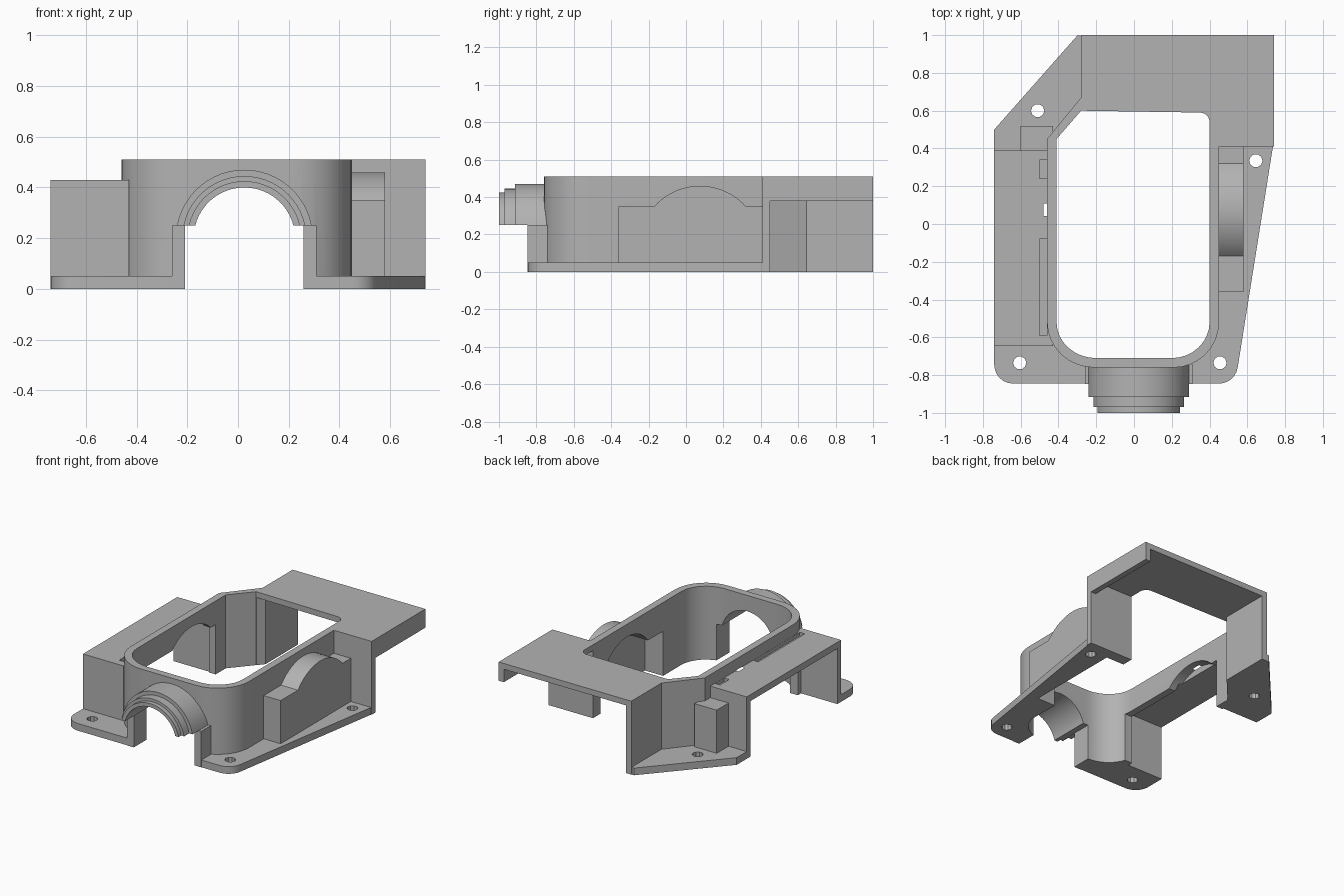
import bpy, bmesh
from math import sin, cos, pi, sqrt, asin
from mathutils import Vector

if "Cube" in bpy.data.objects:
    bpy.data.objects.remove(bpy.data.objects["Cube"])

grey = bpy.data.materials.new("plain grey")
grey.use_nodes = True
grey.diffuse_color = (0.45, 0.45, 0.45, 1)
grey.node_tree.nodes["Principled BSDF"].inputs["Base Color"].default_value = grey.diffuse_color


def prism(name, pts, lo, hi, axis="z"):
    """Extrude a 2D outline along an axis (x: pts are y,z; y: pts are x,z)."""
    place = {"x": lambda a, b, h: (h, a, b),
             "y": lambda a, b, h: (a, h, b),
             "z": lambda a, b, h: (a, b, h)}[axis]
    bm = bmesh.new()
    face = bm.faces.new([bm.verts.new(place(a, b, lo)) for a, b in pts])
    ext = bmesh.ops.extrude_face_region(bm, geom=[face])["geom"]
    bmesh.ops.translate(bm, vec=Vector(place(0, 0, hi - lo)),
                        verts=[g for g in ext if isinstance(g, bmesh.types.BMVert)])
    bmesh.ops.recalc_face_normals(bm, faces=bm.faces)
    mesh = bpy.data.meshes.new(name)
    bm.to_mesh(mesh)
    bm.free()
    mesh.materials.append(grey)
    ob = bpy.data.objects.new(name, mesh)
    bpy.context.collection.objects.link(ob)
    return ob


def box(name, x0, x1, y0, y1, z0, z1):
    return prism(name, [(x0, y0), (x1, y0), (x1, y1), (x0, y1)], z0, z1)


def arc(cx, cy, rx, ry, start, end, n=8):
    """Points along an ellipse arc, angles in half turns."""
    return [(cx + rx * cos(pi * (start + (end - start) * i / n)),
             cy + ry * sin(pi * (start + (end - start) * i / n))) for i in range(n + 1)]


def port_outline(r, base):
    """Arch for the front port, cut flat at the base height."""
    cx, cz = 0.025, 0.2
    a = asin((base - cz) / r) / pi
    return arc(cx, cz, r, r, a, 1 - a, 24)


def hump_outline(y0, y1, bottom, top, radius):
    """Flat-topped block with a shallow arch rising in the middle."""
    cy, cz = 0.075, 0.132
    a = asin((top - cz) / radius) / pi
    return ([(y0, bottom), (y1, bottom), (y1, top)]
            + arc(cy, cz, radius, radius, a, 1 - a, 20) + [(y0, top)])


# Main shell: rounded front, chamfered side and square rear deck
shell = (arc(-0.21, -0.52, 0.25, 0.24, 1, 1.5) + arc(0.21, -0.52, 0.24, 0.24, 1.5, 2)
         + [(0.45, 0.41), (0.74, 0.41), (0.74, 1), (-0.28, 1), (-0.28, 0.67), (-0.46, 0.45)])
housing = prism("housing", shell, 0, 0.51)

# Mounting flange
flange = (arc(-0.64, -0.745, 0.1, 0.1, 1, 1.5, 6) + arc(0.45, -0.745, 0.1, 0.1, 1.5, 1.95, 6)
          + [(0.738, 0.425), (0.6, 0.435), (-0.285, 0.998), (-0.3, 0.998), (-0.74, 0.5)])
solids = [
    prism("flange", flange, 0, 0.05),
    box("side_box", -0.74, -0.43, -0.645, 0.39, 0, 0.43),
    box("corner_block", -0.6, -0.43, 0.37, 0.52, 0, 0.35),
    prism("arched_cover", hump_outline(-0.36, 0.425, 0, 0.35, 0.328), 0.43, 0.58, "x"),
    box("port_legs", -0.26, 0.31, -0.847, -0.74, 0, 0.25),
]
# Stepped half-round front port
for radius, front in ((0.27, -0.915), (0.245, -0.97), (0.225, -1.0)):
    solids.append(prism("port_ring", port_outline(radius, 0.25), front, -0.735, "y"))

# Window through the top, rounded at the front
window = (arc(-0.2, -0.52, 0.21, 0.19, 1, 1.5) + arc(0.2, -0.52, 0.2, 0.19, 1.5, 2)
          + arc(0.35, 0.54, 0.05, 0.05, 0, 0.5, 5) + [(-0.28, 0.6), (-0.41, 0.45)])
# Hollow under the rear deck
rear = [(-0.3, 0.2), (0.3, 0.2), (0.39, 0.45), (0.7, 0.45),
        (0.7, 1.1), (-0.24, 1.1), (-0.24, 0.645), (-0.408, 0.451)]
cutters = [
    prism("window_cut", window, -1, 1),
    prism("rear_cut", rear, -1, 0.47),
    box("rear_side_cut", 0.6, 1, 0.45, 1.2, -1, 0.38),
    box("side_box_cut", -1, -0.46, -0.605, 0.35, -1, 0.385),
    prism("side_arch_cut", hump_outline(-0.57, 0.34, -1, 0.345, 0.3), -0.48, -0.36, "x"),
    prism("cover_cut", hump_outline(-0.32, 0.37, -1, 0.31, 0.29), 0.35, 0.54, "x"),
    prism("port_cut", port_outline(0.2, 0.22), -1.2, -0.6, "y"),
    box("port_gap_cut", -0.208, 0.258, -1.2, -0.6, -1, 0.251),
    box("front_groove_cut", -0.5, -0.461, -0.59, -0.08, 0.405, 0.6),
    box("rear_groove_cut", -0.5, -0.461, 0.24, 0.34, 0.405, 0.6),
]
# Screw holes
for x, y in ((-0.605, -0.735), (0.455, -0.735), (0.645, 0.335), (-0.51, 0.6)):
    cutters.append(prism("screw_hole_cut", arc(x, y, 0.035, 0.035, 0, 1.8, 9), -0.5, 0.2))

# Join the solids, then carve the hollows
bpy.context.view_layer.objects.active = housing
for group, operation in ((solids, "UNION"), (cutters, "DIFFERENCE")):
    for part in group:
        mod = housing.modifiers.new(part.name, "BOOLEAN")
        mod.operation = operation
        mod.solver = "EXACT"
        mod.object = part
        bpy.ops.object.modifier_apply(modifier=mod.name)
        bpy.data.objects.remove(part)

bpy.ops.object.select_all(action="DESELECT")
housing.select_set(True)
bpy.ops.object.shade_smooth_by_angle(angle=0.5)
